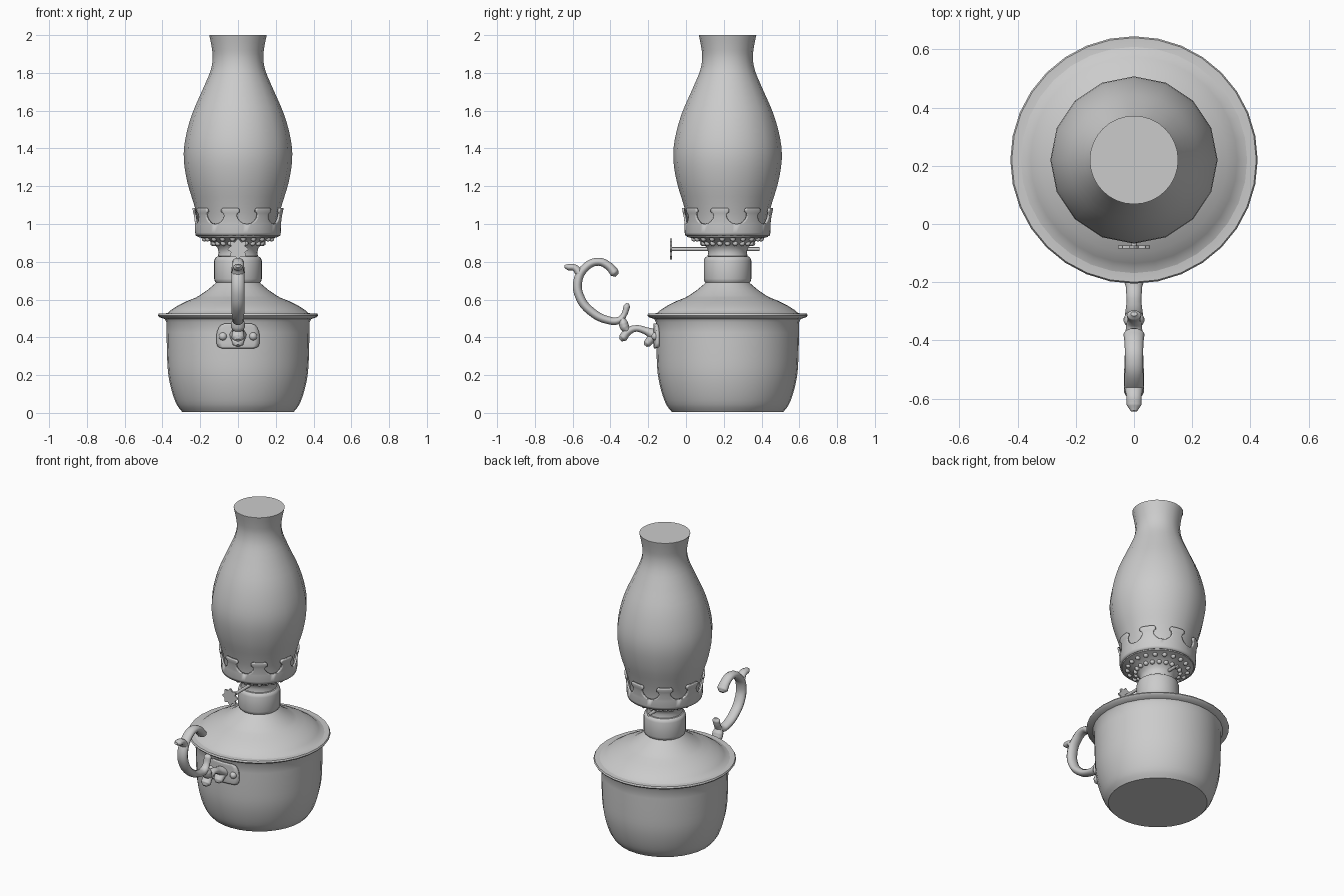
import bpy, bmesh, math
from mathutils import Vector
from mathutils.geometry import interpolate_bezier

if "Cube" in bpy.data.objects:
    bpy.data.objects.remove(bpy.data.objects["Cube"])

CY = 0.22  # lamp axis is at x = 0, y = CY


def finish(name, bm, angle=38):
    bmesh.ops.remove_doubles(bm, verts=bm.verts, dist=1e-5)
    bmesh.ops.recalc_face_normals(bm, faces=bm.faces)
    me = bpy.data.meshes.new(name)
    bm.to_mesh(me)
    bm.free()
    ob = bpy.data.objects.new(name, me)
    bpy.context.collection.objects.link(ob)
    smooth(ob, angle)
    return ob


def smooth(ob, angle=38):
    bpy.ops.object.select_all(action='DESELECT')
    ob.select_set(True)
    bpy.context.view_layer.objects.active = ob
    bpy.ops.object.shade_smooth_by_angle(angle=math.radians(angle))


def rounded(pts, n):
    """Catmull-Rom subdivision of a profile."""
    p = [Vector(q) for q in pts]
    p = [2 * p[0] - p[1]] + p + [2 * p[-1] - p[-2]]
    out = []
    for a, b, c, d in zip(p, p[1:], p[2:], p[3:]):
        for i in range(n):
            t = i / n
            out.append(0.5 * (2 * b + (c - a) * t + (2 * a - 5 * b + 4 * c - d) * t * t
                              + (3 * b - a - 3 * c + d) * t ** 3))
    return out + [p[-2]]


def lathe(name, profile, seg=32):
    bm = bmesh.new()
    vs = [bm.verts.new((r, CY, z)) for r, z in profile]
    es = [bm.edges.new(e) for e in zip(vs, vs[1:])]
    bmesh.ops.spin(bm, geom=vs + es, cent=(0, CY, 0), axis=(0, 0, 1),
                   angle=math.tau, steps=seg, use_merge=True)
    return finish(name, bm)


def wrapped(name, rows, centres, thick, cols=8):
    """Flat outline given as (half angle, z, radius) rows, bent around the axis."""
    bm = bmesh.new()
    for c in centres:
        grid = []
        for half, z, r in rows:
            ang = [math.radians(c + half * (2 * i / cols - 1)) for i in range(cols + 1)]
            grid.append([bm.verts.new((r * math.sin(a), CY - r * math.cos(a), z)) for a in ang])
        for lo, hi in zip(grid, grid[1:]):
            for i in range(cols):
                bm.faces.new((lo[i], lo[i + 1], hi[i + 1], hi[i]))
    ob = finish(name, bm)
    m = ob.modifiers.new("thickness", 'SOLIDIFY')
    m.thickness, m.offset = thick, 0
    return ob


def tube(name, pts, widen=1.4):
    """Round bar in the x = 0 plane through (y, z, radius) points."""
    cu = bpy.data.curves.new(name, 'CURVE')
    cu.dimensions = '3D'
    cu.bevel_depth, cu.bevel_resolution = 1, 3
    cu.resolution_u, cu.use_fill_caps = 6, True
    sp = cu.splines.new('BEZIER')
    sp.bezier_points.add(len(pts) - 1)
    for b, (y, z, r) in zip(sp.bezier_points, pts):
        b.co, b.radius = (0, y, z), r
        b.handle_left_type = b.handle_right_type = 'AUTO'
    ob = bpy.data.objects.new(name, cu)
    bpy.context.collection.objects.link(ob)
    ob.scale.x = widen
    bpy.ops.object.select_all(action='DESELECT')
    ob.select_set(True)
    bpy.context.view_layer.objects.active = ob
    bpy.ops.object.convert(target='MESH')
    smooth(bpy.context.object, 50)


def balls(name, places, radius):
    bm = bmesh.new()
    for p in places:
        new = bmesh.ops.create_icosphere(bm, subdivisions=2, radius=radius)['verts']
        bmesh.ops.translate(bm, verts=new, vec=p)
    return finish(name, bm)


# Fuel pot with rolled rim
side = rounded([(0.295, 0.005), (0.325, 0.045), (0.352, 0.12), (0.37, 0.21),
                (0.376, 0.32), (0.379, 0.48)], 3)
lathe("fuel_pot", [(0, 0.005)] + [tuple(p) for p in side] +
      [(0.388, 0.497), (0.418, 0.507), (0.425, 0.516), (0.42, 0.525), (0.39, 0.525), (0.36, 0.53)])

# Domed lid
lathe("lid", [(0.40, 0.522), (0.372, 0.53), (0.355, 0.545), (0.32, 0.567), (0.27, 0.592),
              (0.225, 0.61), (0.203, 0.622), (0.16, 0.652), (0.13, 0.677), (0.11, 0.695)])

# Neck collar and burner cup
lathe("neck_collar", [(0.112, 0.685), (0.122, 0.695), (0.126, 0.71), (0.126, 0.805),
                      (0.121, 0.82), (0.112, 0.827), (0, 0.827)])
lathe("burner_cup", [(0.09, 0.822), (0.106, 0.83), (0.102, 0.85), (0.108, 0.872), (0.125, 0.893),
                     (0.15, 0.91), (0.185, 0.924), (0.214, 0.932), (0.219, 0.945)])
dots = []
for row, (r, z) in enumerate([(0.132, 0.898), (0.18, 0.922)]):
    for i in range(20):
        a = math.tau * (i + row / 2) / 20
        dots.append((r * math.sin(a), CY - r * math.cos(a), z))
balls("burner_beads", dots, 0.015)

# Gallery ring with eight T-shaped prongs
prong = [(22.5, 0.938, 0.217), (22.5, 0.955, 0.221), (22.5, 1.0, 0.222), (17, 1.003, 0.222),
         (12.5, 1.015, 0.223), (9.5, 1.03, 0.225), (8.5, 1.045, 0.227), (9.5, 1.058, 0.23),
         (12, 1.064, 0.232), (12, 1.077, 0.234), (9.5, 1.086, 0.234)]
wrapped("gallery_crown", prong, [-10 + 45 * i for i in range(8)], 0.012)

# Glass chimney and its closed top
glass = rounded([(0.205, 0.96), (0.214, 1.03), (0.235, 1.11), (0.268, 1.22), (0.287, 1.34),
                 (0.279, 1.45), (0.244, 1.58), (0.188, 1.71), (0.146, 1.81), (0.134, 1.88),
                 (0.14, 1.94), (0.152, 2.0)], 3)
lathe("glass_chimney", glass, 16)
lathe("chimney_top", [(0.152, 1.998), (0.152, 2.0), (0, 2.0)])


# Wick shaft and scalloped thumb wheel
def rod(name, y0, y1, radius_at, seg):
    bm = bmesh.new()
    rings = []
    for y in (y0, y1):
        rings.append([])
        for i in range(seg):
            a, r = math.tau * i / seg, radius_at(math.tau * i / seg)
            rings[-1].append(bm.verts.new((r * math.sin(a), y, 0.867 + r * math.cos(a))))
    for i in range(seg):
        j = (i + 1) % seg
        bm.faces.new((rings[0][i], rings[0][j], rings[1][j], rings[1][i]))
    for ring in rings:
        bm.faces.new(ring)
    finish(name, bm)


rod("wick_shaft", -0.08, 0.39, lambda a: 0.01, 12)
rod("thumb_wheel", -0.084, -0.074, lambda a: 0.048 + 0.007 * math.cos(8 * a), 64)

# Scrolled handle
tube("handle_scroll", [(-0.366, 0.728, 0.012), (-0.378, 0.742, 0.026), (-0.41, 0.778, 0.023),
                       (-0.465, 0.8, 0.022), (-0.53, 0.772, 0.023), (-0.573, 0.695, 0.025),
                       (-0.558, 0.605, 0.025), (-0.50, 0.535, 0.024), (-0.42, 0.493, 0.022),
                       (-0.355, 0.49, 0.02), (-0.328, 0.52, 0.016), (-0.313, 0.565, 0.018),
                       (-0.309, 0.58, 0.008)])
tube("handle_spur", [(-0.56, 0.735, 0.024), (-0.59, 0.768, 0.019), (-0.622, 0.772, 0.018),
                     (-0.643, 0.776, 0.008)])
tube("handle_joint", [(-0.34, 0.50, 0.018), (-0.332, 0.475, 0.026), (-0.325, 0.455, 0.026),
                      (-0.31, 0.435, 0.02)])
tube("handle_arm", [(-0.347, 0.385, 0.01), (-0.334, 0.398, 0.024), (-0.31, 0.428, 0.022),
                    (-0.265, 0.447, 0.018), (-0.215, 0.435, 0.02), (-0.16, 0.41, 0.035)])
tube("handle_drip", [(-0.215, 0.355, 0.01), (-0.205, 0.367, 0.022), (-0.185, 0.39, 0.025),
                     (-0.165, 0.41, 0.03)])

# Mounting plate and rivets
plate = [(13, 0.344, 0.382), (16, 0.352, 0.384), (17, 0.37, 0.385), (17, 0.40, 0.385),
         (16.5, 0.43, 0.385), (15, 0.452, 0.385), (13.5, 0.465, 0.385), (10, 0.473, 0.384)]
wrapped("handle_plate", plate, [0], 0.016)
balls("rivets", [(s * 0.08, CY - 0.382, 0.405) for s in (-1, 1)], 0.022)
